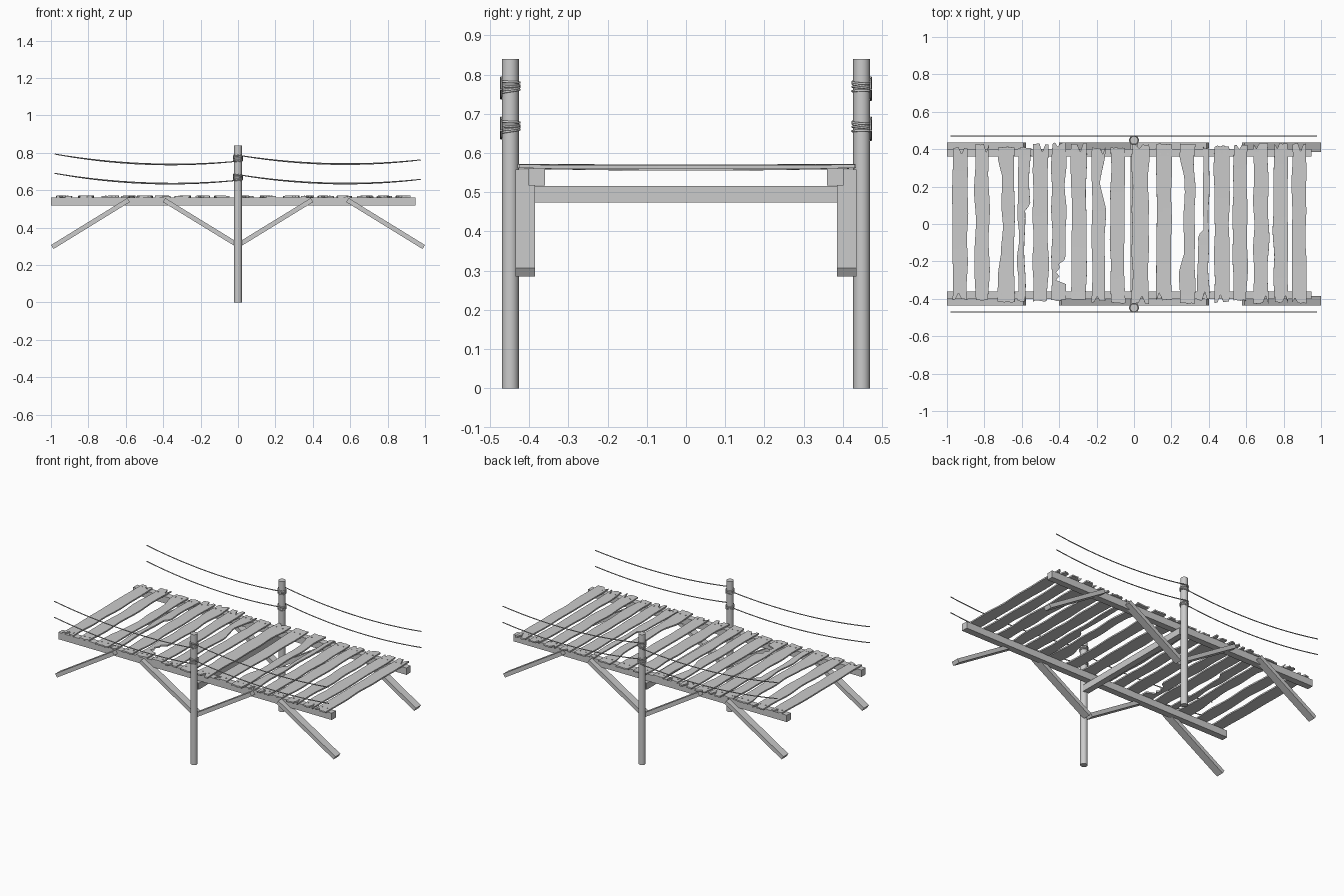
import bpy, bmesh, math, random
from mathutils import Vector, Matrix

if "Cube" in bpy.data.objects:
    bpy.data.objects.remove(bpy.data.objects["Cube"])

random.seed(7)
POST_Y = 0.448


def mesh_object(name, bm):
    bmesh.ops.recalc_face_normals(bm, faces=bm.faces)
    me = bpy.data.meshes.new(name)
    bm.to_mesh(me)
    bm.free()
    ob = bpy.data.objects.new(name, me)
    bpy.context.collection.objects.link(ob)
    return ob


def box(name, centre, size, angle=0.0):
    bm = bmesh.new()
    m = Matrix.Translation(centre) @ Matrix.Rotation(angle, 4, 'Y') @ Matrix.Diagonal((*size, 1))
    bmesh.ops.create_cube(bm, size=1, matrix=m)
    return mesh_object(name, bm)


def strut(name, a, b, y, width, thick):
    # square bar between two (x, z) points
    dx, dz = b[0] - a[0], b[1] - a[1]
    return box(name, ((a[0] + b[0]) / 2, y, (a[1] + b[1]) / 2),
               (math.hypot(dx, dz), width, thick), -math.atan2(dz, dx))


def rope(name, pts, radius=0.003):
    cu = bpy.data.curves.new(name, 'CURVE')
    cu.dimensions = '3D'
    cu.bevel_depth = radius
    cu.bevel_resolution = 1
    cu.use_fill_caps = True
    sp = cu.splines.new('POLY')
    sp.points.add(len(pts) - 1)
    for p, co in zip(sp.points, pts):
        p.co = (*co, 1)
    ob = bpy.data.objects.new(name, cu)
    bpy.context.collection.objects.link(ob)
    bpy.ops.object.select_all(action='DESELECT')
    ob.select_set(True)
    bpy.context.view_layer.objects.active = ob
    bpy.ops.object.convert(target='MESH')


# Posts, long beams, braces and ropes on both sides
for side, s in (("front", -1), ("back", 1)):
    bm = bmesh.new()
    bmesh.ops.create_cone(bm, cap_ends=True, segments=16, radius1=0.0215, radius2=0.0215,
                          depth=0.84, matrix=Matrix.Translation((0, s * POST_Y, 0.42)))
    post = mesh_object(side + "_post", bm)
    bpy.ops.object.select_all(action='DESELECT')
    post.select_set(True)
    bpy.context.view_layer.objects.active = post
    bpy.ops.object.shade_smooth_by_angle()

    box(side + "_beam", (-0.025, s * 0.381, 0.539), (1.95, 0.042, 0.044))
    for end, d in (("left", -1), ("right", 1)):
        strut(f"{side}_{end}_outer_brace", (d * 0.993, 0.296), (d * 0.585, 0.547), s * 0.41, 0.05, 0.025)
        strut(f"{side}_{end}_inner_brace", (d * 0.005, 0.308), (d * 0.395, 0.547), s * 0.41, 0.05, 0.025)

    # Sagging hand ropes: left end, left of post, right of post, right end heights
    for level, z in (("upper", (0.793, 0.755, 0.787, 0.762)), ("lower", (0.69, 0.653, 0.683, 0.658))):
        for part, x0, x1, z0, z1 in (("left", -0.98, 0, z[0], z[1]), ("right", 0, 0.977, z[2], z[3])):
            sag = 0.034 + 0.002 * s
            pts = []
            for i in range(25):
                t = i / 24
                pts.append((x0 + (x1 - x0) * t, s * (POST_Y + 0.0235),
                            z0 + (z1 - z0) * t - 4 * sag * t * (1 - t)))
            rope(f"{side}_{level}_{part}_rope", pts)
        # Rope wrapped round the post
        coil = []
        for i in range(4 * 16 + 1):
            a = i / 16 * math.tau
            coil.append((0.0237 * math.sin(a), s * (POST_Y + 0.0237 * math.cos(a)),
                         z[1] + 0.031 * i / 64 + 0.003 * math.sin(a * 0.8 + s)))
        rope(f"{side}_{level}_rope_wrap", coil)

# Cross beam between the posts
box("cross_beam", (0, 0, 0.495), (0.04, 0.86, 0.042))

# Worn deck planks: left and right edges
PLANKS = [(-.97, -.89), (-.85, -.775), (-.73, -.64), (-.62, -.585), (-.54, -.46), (-.44, -.365),
          (-.335, -.255), (-.225, -.155), (-.125, -.05), (-.01, .078), (.12, .2), (.243, .325),
          (.34, .4), (.43, .51), (.53, .605), (.64, .718), (.747, .822), (.845, .92)]
COLS, ROWS = 6, 40


def edge_wave():
    a = [(random.uniform(0.001, 0.003), random.uniform(6, 30), random.uniform(0, 6)) for _ in range(3)]
    return lambda y: sum(k * math.sin(f * y + p) for k, f, p in a)


def between(y, lo, hi, soft=0.05):
    return max(0.0, min(1.0, (y - lo) / soft, (hi - y) / soft))


nails = bmesh.new()
for n, (xl, xr) in enumerate(PLANKS):
    lw, rw = edge_wave(), edge_wave()
    sag, tilt = random.uniform(0, 0.006), random.uniform(-0.003, 0.003)
    y0, y1 = -0.415 + random.uniform(-0.012, 0.012), 0.418 + random.uniform(-0.012, 0.014)
    # splintered ends, one column notched on some
    jag = [[random.uniform(-0.005, 0.005) for _ in range(COLS)] for _ in range(2)]
    for row in jag:
        if random.random() < 0.55:
            row[random.randint(1, COLS - 2)] -= random.uniform(0.02, 0.045)
    bm = bmesh.new()
    grid = []
    for r in range(ROWS):
        t = r / (ROWS - 1)
        y = y0 + (y1 - y0) * t
        left, right = xl + lw(y), xr + rw(y)
        if n in (2, 11):                     # waisted left edge
            left += 0.024 * between(y, -0.26, 0.36, 0.1)
        if n == 3:                           # split plank
            right += 0.03 * between(y, 0.08, 0.6, 0.02)
        if n == 5:                           # broken bite
            right -= (0.045 + random.uniform(-0.015, 0.01)) * between(y, -0.32, -0.19, 0.02)
        if n == 7:
            right -= 0.025 * between(y, 0.08, 0.36, 0.15)
        if n == 12:                          # broken wedge
            left += 0.03 * between(y, -0.06, 0.6, 0.03)
        line = []
        for c in range(COLS):
            yy = y
            if r in (0, 1):
                yy = y - jag[0][c] * (1 - r * 0.3)
            elif r in (ROWS - 1, ROWS - 2):
                yy = y + jag[1][c] * (1 - (ROWS - 1 - r) * 0.3)
            u = c / (COLS - 1)
            z = 0.5705 - sag * (1 - (y / 0.43) ** 2) + tilt * (u - 0.5)
            line.append(bm.verts.new((left + (right - left) * u, yy, z)))
        grid.append(line)
    for r in range(ROWS - 1):
        for c in range(COLS - 1):
            bm.faces.new((grid[r][c], grid[r][c + 1], grid[r + 1][c + 1], grid[r + 1][c]))
    plank = mesh_object(f"deck_plank_{n + 1}", bm)
    if plank.data.polygons[0].normal.z < 0:
        plank.data.flip_normals()
    mod = plank.modifiers.new("thickness", 'SOLIDIFY')
    mod.thickness = 0.009
    mod.offset = -1
    # Nail heads
    w = xr - xl
    for s in (-1, 1):
        for f in (0.25, 0.75):
            x = xl + w * f
            if n == 12 and s > 0:
                x = 0.37 + 0.03 * f
            bmesh.ops.create_cone(nails, cap_ends=True, segments=6, radius1=0.004, radius2=0.004, depth=0.006,
                                  matrix=Matrix.Translation((x, s * 0.375, 0.5695)))
mesh_object("nails", nails)
